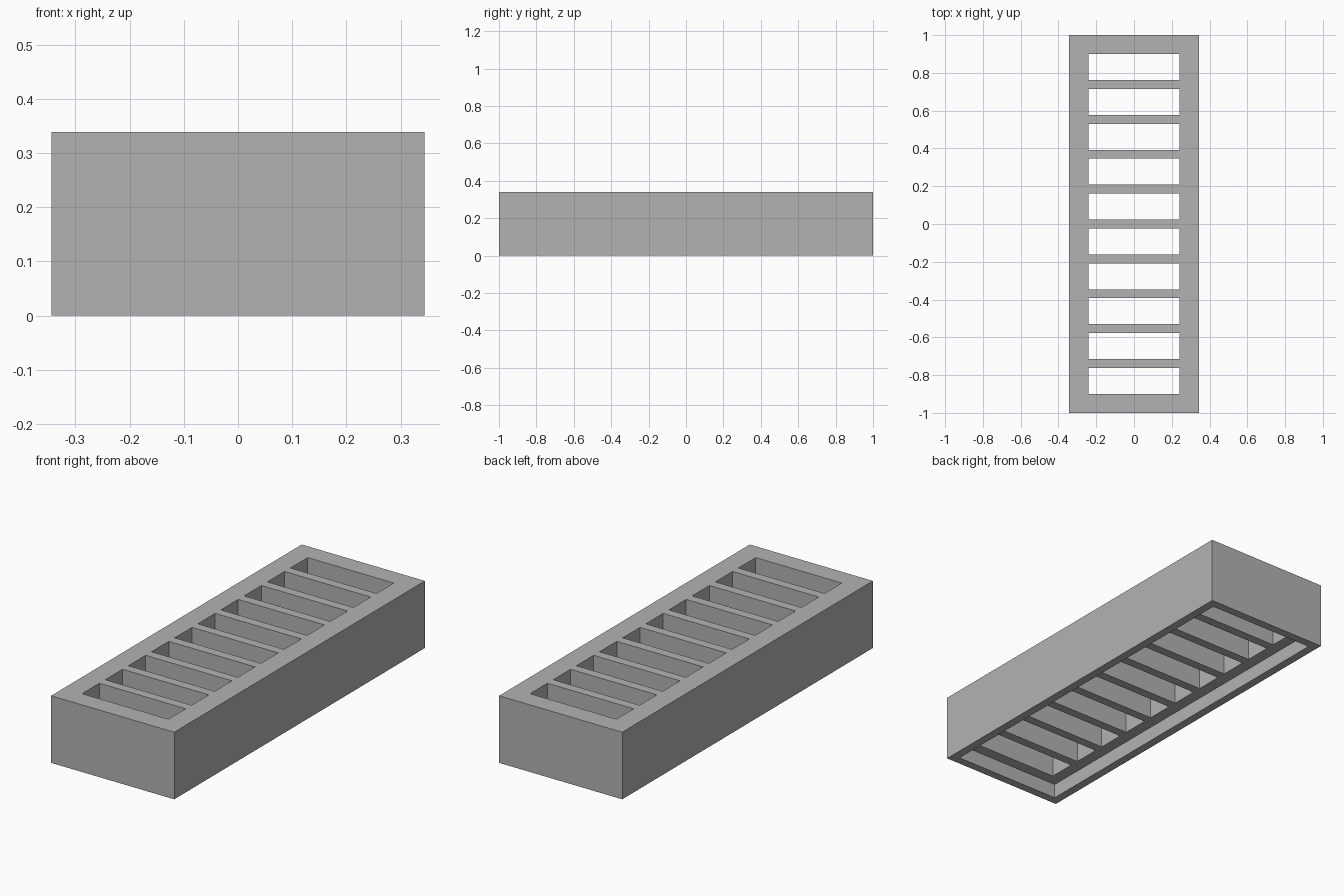
import bpy
import bmesh
from mathutils import Matrix, Vector

cube = bpy.data.objects.get("Cube")
if cube:
    bpy.data.objects.remove(cube, do_unlink=True)

# Overall sizes
HALF_X, HALF_Y, HEIGHT = 0.344, 1.0, 0.339
RIM, RECESS = 0.043, 0.074
SLOTS, SLOT_HALF_X, SLOT_LENGTH, SLOT_END = 10, 0.241, 0.138, 0.9


def make_boxes(name, boxes):
    """One object made of boxes, each given by its low and high corners."""
    bm = bmesh.new()
    for low, high in boxes:
        low, high = Vector(low), Vector(high)
        place = Matrix.Translation((low + high) / 2) @ Matrix.Diagonal((high - low).to_4d())
        bmesh.ops.create_cube(bm, size=1, matrix=place)
    mesh = bpy.data.meshes.new(name)
    bm.to_mesh(mesh)
    bm.free()
    obj = bpy.data.objects.new(name, mesh)
    bpy.context.collection.objects.link(obj)
    return obj


def cut(target, cutter):
    """Subtract the cutter for good, then discard it."""
    cutter.hide_render = True
    mod = target.modifiers.new("cut", 'BOOLEAN')
    mod.operation = 'DIFFERENCE'
    mod.solver = 'EXACT'
    mod.object = cutter
    bpy.context.view_layer.objects.active = target
    bpy.ops.object.modifier_apply(modifier=mod.name)
    bpy.data.objects.remove(cutter, do_unlink=True)


grey = bpy.data.materials.new("plain grey")
grey.use_nodes = True
colour = (0.45, 0.45, 0.45, 1)
grey.diffuse_color = colour
grey.node_tree.nodes["Principled BSDF"].inputs["Base Color"].default_value = colour

# Solid block
block = make_boxes("slotted_block", [((-HALF_X, -HALF_Y, 0), (HALF_X, HALF_Y, HEIGHT))])
block.data.materials.append(grey)

# Shallow recess underneath, leaving a thin rim
cut(block, make_boxes("recess_cutter", [
    ((RIM - HALF_X, RIM - HALF_Y, -0.1), (HALF_X - RIM, HALF_Y - RIM, RECESS))]))

# Row of through slots
pitch = (2 * SLOT_END - SLOT_LENGTH) / (SLOTS - 1)
starts = [-SLOT_END + i * pitch for i in range(SLOTS)]
cut(block, make_boxes("slot_cutter", [
    ((-SLOT_HALF_X, y, -0.2), (SLOT_HALF_X, y + SLOT_LENGTH, HEIGHT + 0.1)) for y in starts]))
